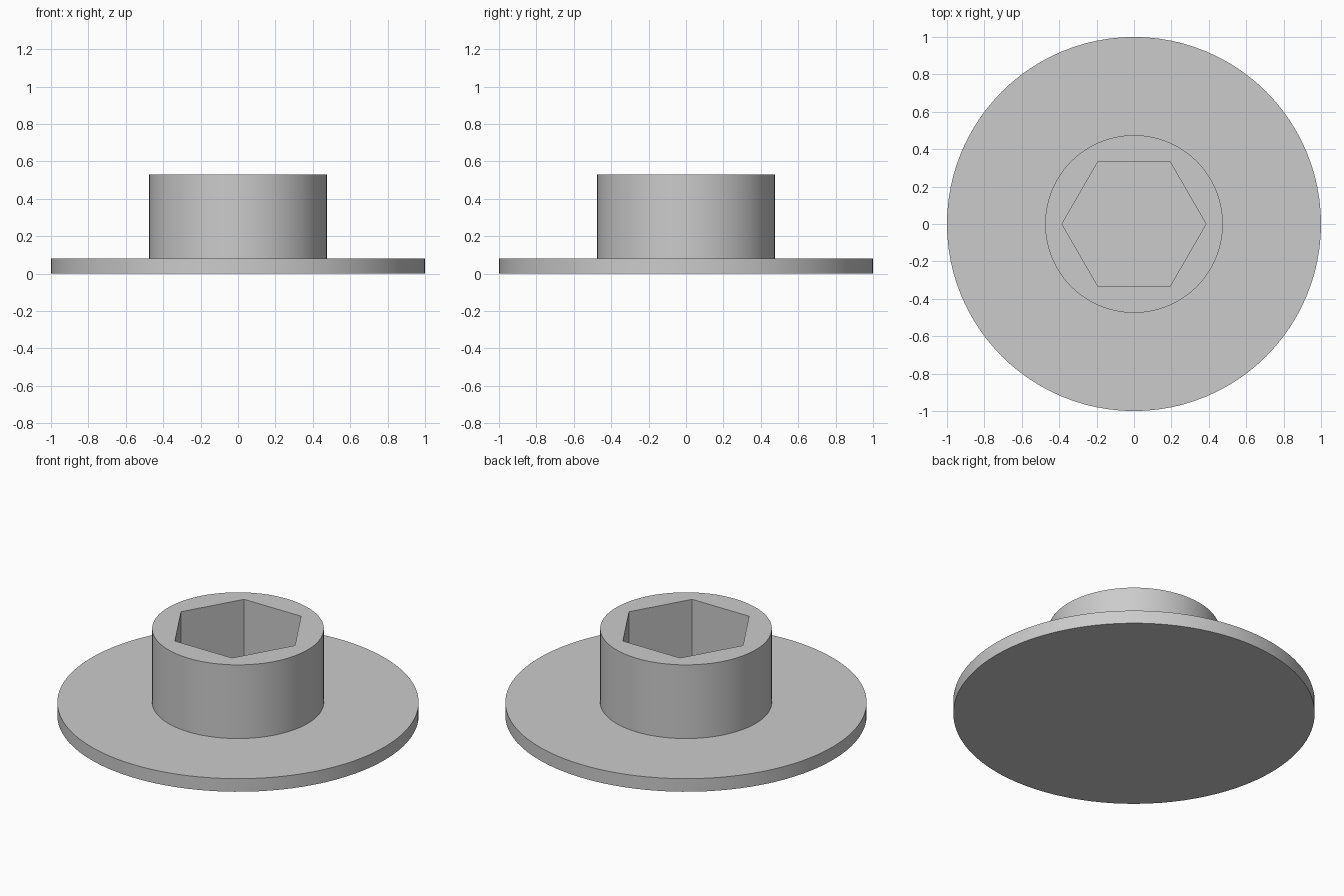
import bpy
import bmesh
import math

SEGMENTS = 96
FLANGE_RADIUS, FLANGE_TOP = 1.0, 0.08
HUB_RADIUS, HUB_TOP = 0.475, 0.53
SOCKET_RADIUS, SOCKET_FLOOR = 0.385, 0.08

cube = bpy.data.objects.get("Cube")
if cube:
    bpy.data.objects.remove(cube, do_unlink=True)

# Plain grey metal
grey = bpy.data.materials.new("grey_metal")
grey.use_nodes = True
colour = (0.6, 0.6, 0.6, 1.0)
grey.diffuse_color = colour
grey.node_tree.nodes["Principled BSDF"].inputs["Base Color"].default_value = colour


def add_solid(name, rings, sides):
    """Stack of (radius, height) rings, capped at both ends."""
    bm = bmesh.new()
    loops = []
    for radius, z in rings:
        angles = [math.tau * i / sides for i in range(sides)]
        loops.append([bm.verts.new((radius * math.cos(a), radius * math.sin(a), z))
                      for a in angles])
    for low, high in zip(loops, loops[1:]):
        for i in range(sides):
            j = (i + 1) % sides
            bm.faces.new((low[i], low[j], high[j], high[i]))
    bm.faces.new(loops[0][::-1])
    bm.faces.new(loops[-1])
    mesh = bpy.data.meshes.new(name)
    bm.to_mesh(mesh)
    bm.free()
    mesh.materials.append(grey)
    obj = bpy.data.objects.new(name, mesh)
    bpy.context.collection.objects.link(obj)
    return obj


# Wide flange and raised hub as one turned body
body = add_solid("flanged_hub", [
    (FLANGE_RADIUS, 0), (FLANGE_RADIUS, FLANGE_TOP),
    (HUB_RADIUS, FLANGE_TOP), (HUB_RADIUS, HUB_TOP)], SEGMENTS)

# Hexagonal socket, cut down to the flange
cutter = add_solid("socket_cutter", [
    (SOCKET_RADIUS, SOCKET_FLOOR), (SOCKET_RADIUS, HUB_TOP + 0.1)], 6)
cutter.hide_render = True

cut = body.modifiers.new("hex_socket", 'BOOLEAN')
cut.operation = 'DIFFERENCE'
cut.solver = 'EXACT'
cut.object = cutter

bpy.ops.object.select_all(action='DESELECT')
body.select_set(True)
bpy.context.view_layer.objects.active = body
bpy.ops.object.modifier_apply(modifier=cut.name)
bpy.data.objects.remove(cutter, do_unlink=True)

# Smooth round walls, crisp rims and socket corners
bpy.ops.object.shade_smooth_by_angle(angle=math.radians(30))
